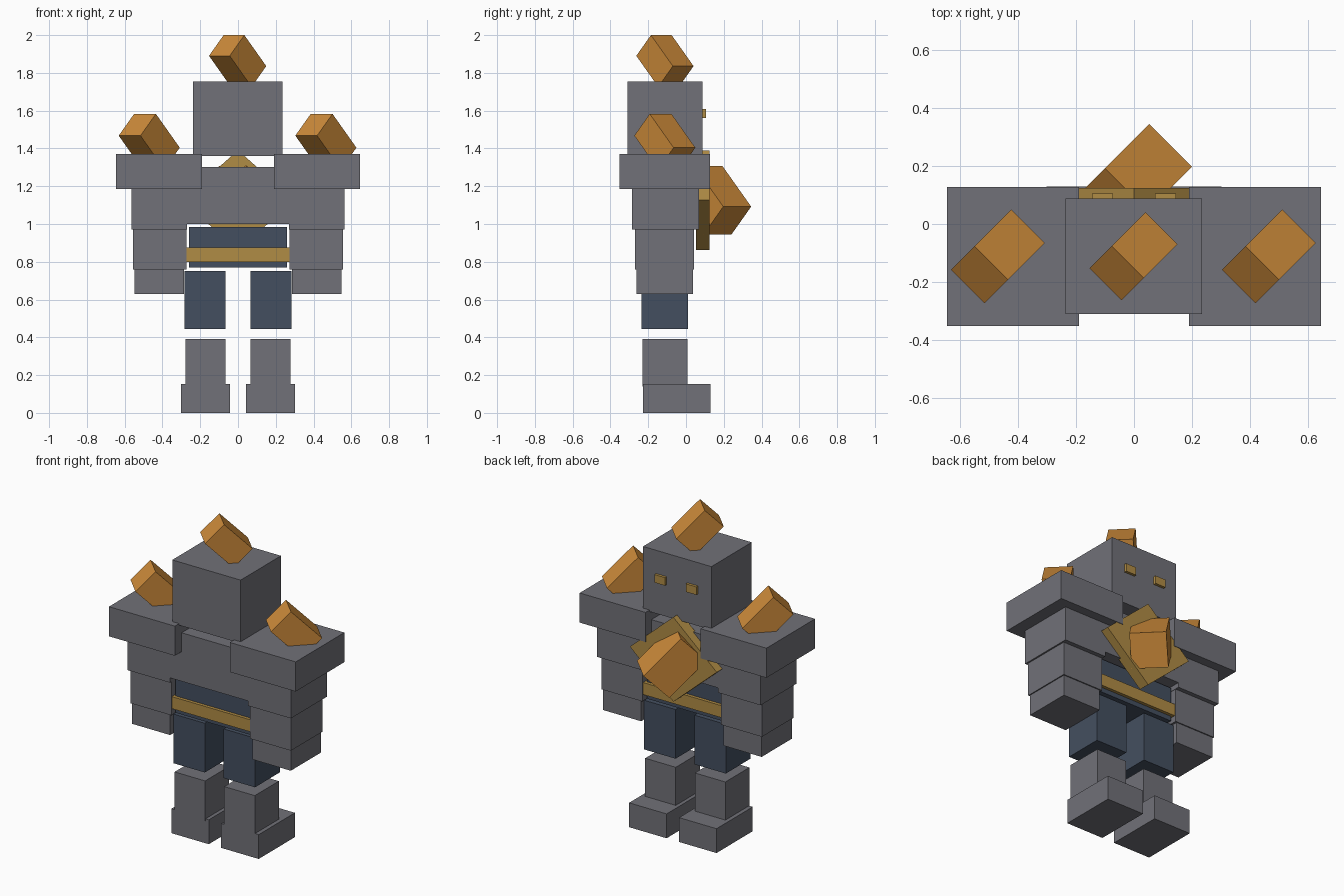
import bpy
import bmesh
from mathutils import Vector

if "Cube" in bpy.data.objects:
    bpy.data.objects.remove(bpy.data.objects["Cube"])


def material(name, rgb):
    m = bpy.data.materials.new(name)
    lin = [((c / 255 + 0.055) / 1.055) ** 2.4 for c in rgb]
    m.diffuse_color = (*lin, 1)
    m.use_nodes = True
    m.node_tree.nodes["Principled BSDF"].inputs["Base Color"].default_value = m.diffuse_color
    return m


GREY = material("stone grey", (113, 113, 120))
BLUE = material("slate blue", (68, 79, 96))
GOLD = material("dull gold", (176, 140, 69))
ORANGE = material("crystal orange", (205, 139, 58))


def add_object(name, bm, mat):
    bmesh.ops.recalc_face_normals(bm, faces=bm.faces)
    mesh = bpy.data.meshes.new(name)
    bm.to_mesh(mesh)
    bm.free()
    mesh.materials.append(mat)
    ob = bpy.data.objects.new(name, mesh)
    bpy.context.collection.objects.link(ob)
    return ob


def prism_box(name, origin, u, v, w, mat):
    """Box spanned by three edge vectors from one corner."""
    bm = bmesh.new()
    bmesh.ops.create_cube(bm, size=1)
    for vert in bm.verts:
        s = vert.co + Vector((0.5, 0.5, 0.5))
        vert.co = Vector(origin) + Vector(u) * s.x + Vector(v) * s.y + Vector(w) * s.z
    return add_object(name, bm, mat)


def box(name, x, y, z, mat):
    return prism_box(name, (x[0], y[0], z[0]), (x[1] - x[0], 0, 0),
                     (0, y[1] - y[0], 0), (0, 0, z[1] - z[0]), mat)


def pair(name, x, y, z, mat):
    box(name + "_right", x, y, z, mat)
    box(name + "_left", (-x[1], -x[0]), y, z, mat)


def crystal(name, top_corner, s, length):
    """Square block tilted 45 degrees about two axes; top edge starts at top_corner."""
    h, r = s * 0.5 ** 0.5, length * 0.5 ** 0.5
    prism_box(name, top_corner, (h, -h, 0), (r * 0.7071, r * 0.7071, -r),
              (-h * 0.7071, -h * 0.7071, -h), ORANGE)


# Head and eyes
box("head", (-0.237, 0.235), (-0.31, 0.088), (1.36, 1.755), GREY)
pair("eye", (0.072, 0.145), (0.08, 0.105), (1.56, 1.61), GOLD)

# Torso, abdomen and belt
box("chest", (-0.565, 0.565), (-0.285, 0.07), (1.0, 1.303), GREY)
box("abdomen", (-0.26, 0.26), (-0.245, 0.015), (0.77, 0.985), BLUE)
box("belt", (-0.28, 0.28), (-0.265, 0.035), (0.80, 0.875), GOLD)

# Shoulders, arms and hands
pair("shoulder", (0.19, 0.645), (-0.352, 0.128), (1.185, 1.37), GREY)
pair("upper_arm", (0.27, 0.565), (-0.285, 0.07), (0.97, 1.0), GREY)
pair("forearm", (0.272, 0.555), (-0.27, 0.043), (0.76, 0.97), GREY)
pair("hand", (0.285, 0.548), (-0.262, 0.036), (0.63, 0.76), GREY)

# Legs and feet
pair("thigh", (0.065, 0.282), (-0.235, 0.01), (0.445, 0.752), BLUE)
pair("shin", (0.066, 0.277), (-0.23, 0.007), (0.14, 0.39), GREY)
pair("foot", (0.043, 0.302), (-0.227, 0.13), (0.0, 0.152), GREY)

# Diamond plate on the chest
bm = bmesh.new()
rim = [bm.verts.new((x, 0.053, 1.126 + z))
       for x, z in ((0.3, 0), (0, 0.264), (-0.3, 0), (0, -0.264))]
face = bm.faces.new(rim)
new = bmesh.ops.extrude_face_region(bm, geom=[face])["geom"]
bmesh.ops.translate(bm, vec=(0, 0.072, 0),
                    verts=[g for g in new if isinstance(g, bmesh.types.BMVert)])
add_object("chest_plate", bm, GOLD)

# Crystals on head, shoulders and chest
crystal("head_crystal", (-0.076, -0.076, 2.0), 0.155, 0.232)
crystal("shoulder_crystal_left", (-0.55, -0.077, 1.583), 0.163, 0.253)
crystal("shoulder_crystal_right", (0.385, -0.077, 1.583), 0.163, 0.253)
crystal("chest_crystal", (-0.1, 0.193, 1.307), 0.209, 0.304)
